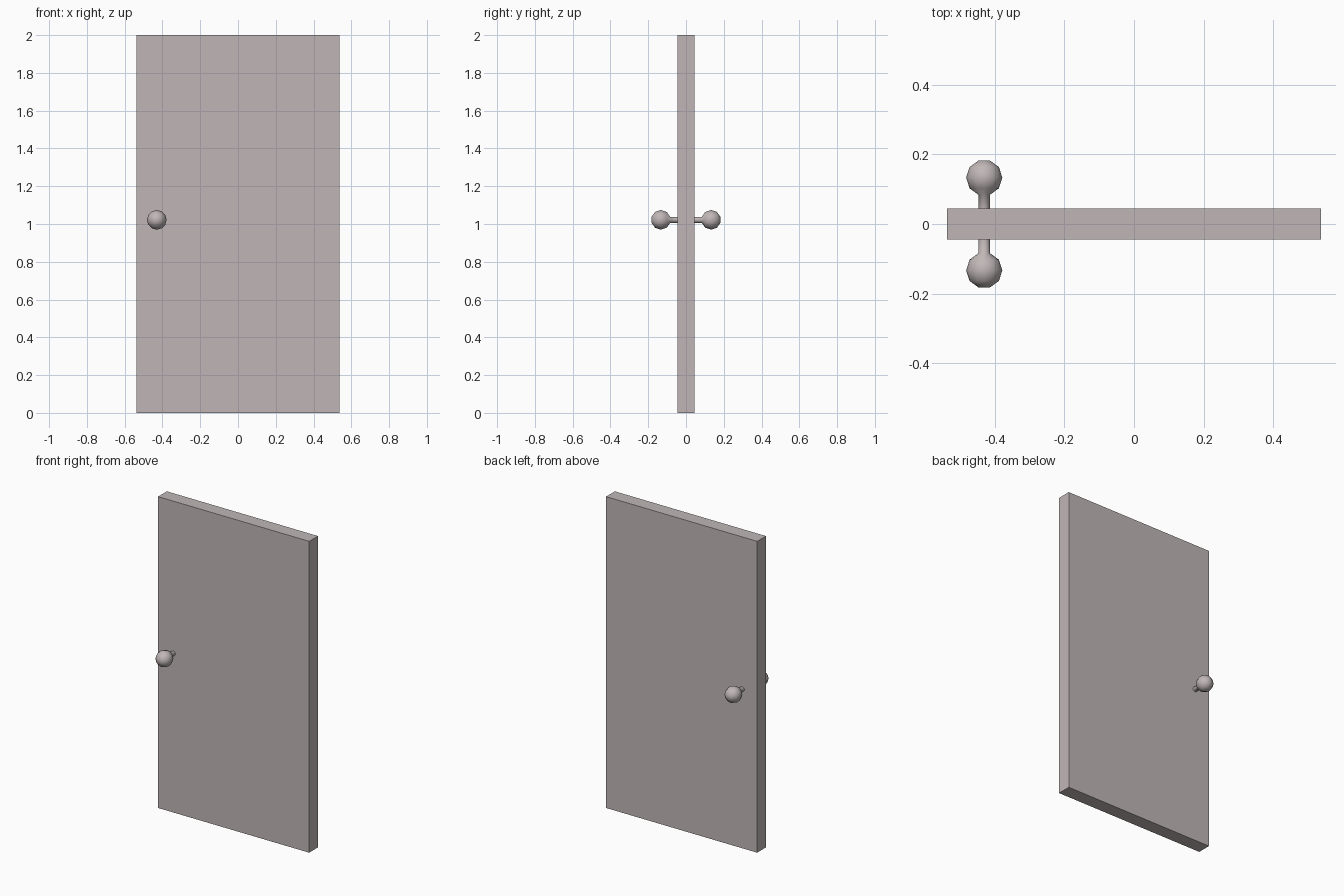
import bpy, bmesh
from math import sin, cos, pi, radians

if "Cube" in bpy.data.objects:
    bpy.data.objects.remove(bpy.data.objects["Cube"])

WIDTH, DEPTH, HEIGHT = 1.074, 0.089, 2.0
KNOB_X, KNOB_Y, KNOB_Z, KNOB_R = -0.430, -0.133, 1.022, 0.052
SIDES = 12

paint = bpy.data.materials.new("warm_grey")
paint.diffuse_color = (0.53, 0.47, 0.47, 1)
paint.use_nodes = True
paint.node_tree.nodes["Principled BSDF"].inputs["Base Color"].default_value = paint.diffuse_color


def add_object(name, bm):
    mesh = bpy.data.meshes.new(name)
    bm.to_mesh(mesh)
    bm.free()
    mesh.materials.append(paint)
    ob = bpy.data.objects.new(name, mesh)
    bpy.context.collection.objects.link(ob)
    return ob


# Door slab
bm = bmesh.new()
bmesh.ops.create_cube(bm, size=1)
bmesh.ops.scale(bm, vec=(WIDTH, DEPTH, HEIGHT), verts=bm.verts)
door = add_object("door_panel", bm)
door.location.z = HEIGHT / 2

# Knob and stem: ten-sided ball profile with a stem, turned around the y axis
profile = [(KNOB_R * cos(radians(a)), KNOB_Y - KNOB_R * sin(radians(a)))
           for a in (72, 36, 0, -36, -72)]
profile = [(0, profile[0][1])] + profile + [(profile[-1][0], -DEPTH / 2 + 0.01)]

bm = bmesh.new()
verts = [bm.verts.new((r, y, 0)) for r, y in profile]
edges = [bm.edges.new(pair) for pair in zip(verts, verts[1:])]
bmesh.ops.spin(bm, geom=verts + edges, cent=(0, 0, 0), axis=(0, 1, 0),
               angle=2 * pi, steps=SIDES)
bmesh.ops.remove_doubles(bm, verts=bm.verts, dist=1e-4)
# Close the stem end hidden in the door
bmesh.ops.holes_fill(bm, edges=[e for e in bm.edges if e.is_boundary], sides=0)
bmesh.ops.recalc_face_normals(bm, faces=bm.faces)
knobs = add_object("door_knobs", bm)
knobs.location = (KNOB_X, 0, KNOB_Z)

bpy.context.view_layer.objects.active = knobs
knobs.select_set(True)
bpy.ops.object.shade_smooth_by_angle(angle=radians(60))

# Matching knob on the back
mirror = knobs.modifiers.new("both_sides", 'MIRROR')
mirror.use_axis = (False, True, False)
mirror.use_mirror_merge = False
